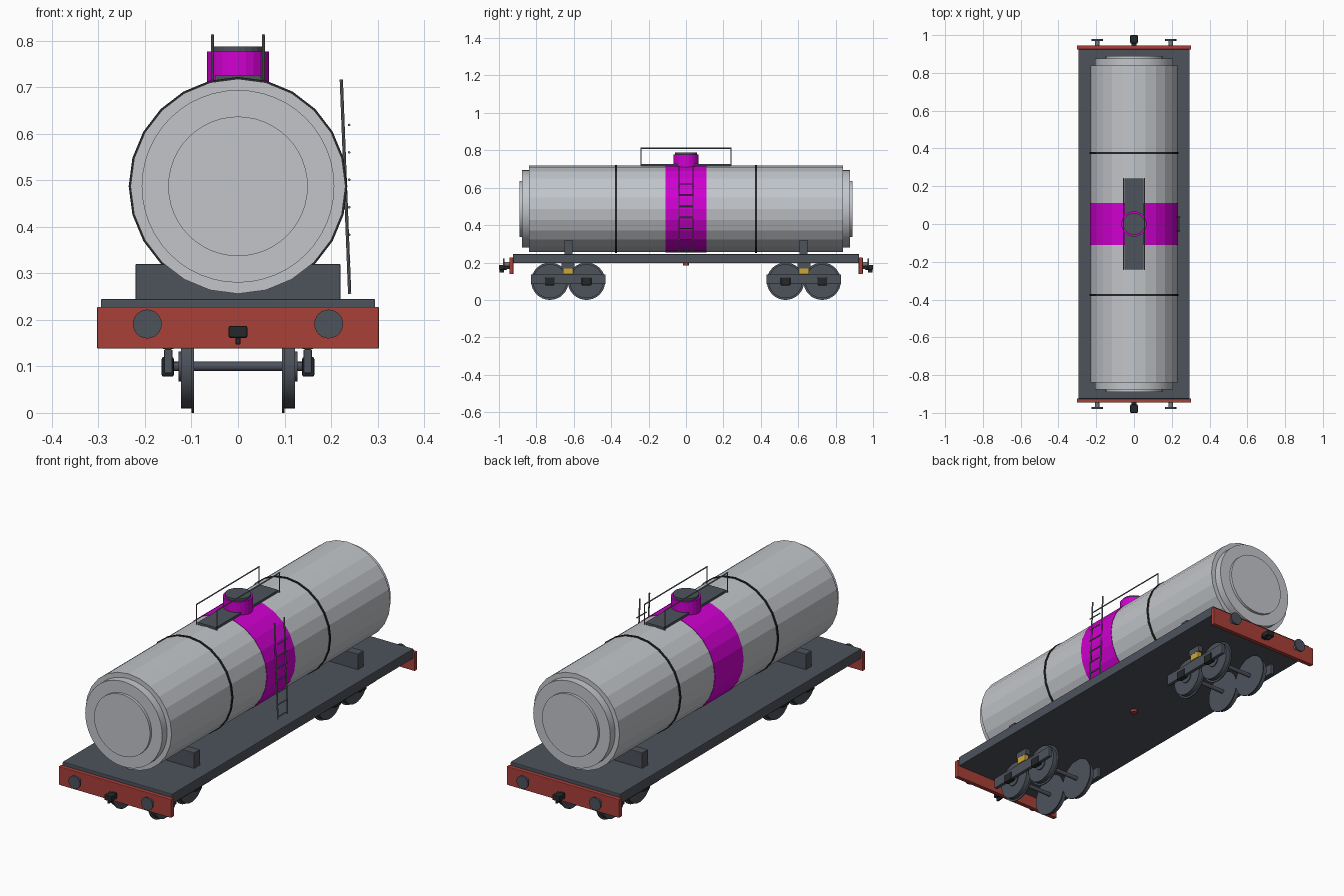
import bpy
from math import radians
from mathutils import Vector

cube = bpy.data.objects.get("Cube")
if cube:
    bpy.data.objects.remove(cube, do_unlink=True)


def material(name, r, g, b):
    m = bpy.data.materials.new(name)
    m.use_nodes = True
    m.diffuse_color = (r, g, b, 1)
    m.node_tree.nodes["Principled BSDF"].inputs["Base Color"].default_value = (r, g, b, 1)
    return m


SILVER = material("tank silver", 0.54, 0.56, 0.59)
MAGENTA = material("magenta", 0.64, 0.0, 0.64)
SLATE = material("slate grey", 0.075, 0.085, 0.105)
RED = material("beam red", 0.4, 0.05, 0.04)
BLACK = material("black", 0.018, 0.02, 0.021)
YELLOW = material("spring yellow", 0.6, 0.38, 0.04)
STEEL = material("steel", 0.17, 0.19, 0.21)


def finish(name, mat, bevel=0):
    ob = bpy.context.object
    ob.name = ob.data.name = name
    ob.data.materials.append(mat)
    if bevel:
        mod = ob.modifiers.new("bevel", "BEVEL")
        mod.width = bevel
        mod.segments = 2
    return ob


def box(name, mat, x, y, z, bevel=0):
    """Box from (min, max) pairs on each axis."""
    bpy.ops.mesh.primitive_cube_add(size=1)
    ob = bpy.context.object
    ob.location = [(a + b) / 2 for a, b in (x, y, z)]
    ob.scale = [b - a for a, b in (x, y, z)]
    bpy.ops.object.transform_apply(location=False, rotation=False, scale=True)
    return finish(name, mat, bevel)


def rod(name, mat, start, end, radius, sides=24, smooth=False):
    """Cylinder between two points."""
    a, b = Vector(start), Vector(end)
    bpy.ops.mesh.primitive_cylinder_add(vertices=sides, radius=radius, depth=(b - a).length,
                                        location=(a + b) / 2,
                                        rotation=(b - a).to_track_quat("Z", "Y").to_euler())
    ob = finish(name, mat)
    if smooth:
        bpy.ops.object.shade_smooth_by_angle(angle=radians(30))
    return ob


def span(centre, half):
    return (centre - half, centre + half)


# Tank with stepped ends, painted belt and straps
AXIS = 0.487


def drum(name, mat, y, half, radius, sides=24, smooth=False):
    return rod(name, mat, (0, y - half, AXIS), (0, y + half, AXIS), radius, sides, smooth)


drum("tank_barrel", SILVER, 0, 0.84, 0.231)
drum("tank_end_ring", SILVER, 0, 0.877, 0.207, 48, True)
drum("tank_end_disc", SILVER, 0, 0.89, 0.15, 48, True)
drum("tank_painted_belt", MAGENTA, 0, 0.11, 0.233)
for y in (-0.375, 0.375):
    drum("tank_strap", BLACK, y, 0.005, 0.235)

# Dome and hatch
rod("dome", MAGENTA, (0, 0, 0.69), (0, 0, 0.777), 0.067, 24)
rod("hatch_lid", SLATE, (0, 0, 0.775), (0, 0, 0.788), 0.058, 24)

# Walkway and handrails
box("walkway", SLATE, (-0.049, 0.049), (-0.24, 0.24), (0.715, 0.726))
for x in (-0.055, 0.055):
    for y in (-0.24, 0.24):
        rod("handrail_post", STEEL, (x, y, 0.716), (x, y, 0.813), 0.003, 8)
    rod("handrail_bar", STEEL, (x, -0.242, 0.811), (x, 0.242, 0.811), 0.003, 8)

# Ladder on the left side
for y in (-0.037, 0.037):
    rod("ladder_rail", STEEL, (0.24, y, 0.256), (0.222, y, 0.717), 0.0035, 8)
for i in range(7):
    z = 0.265 + i * 0.059
    rod("ladder_rung", STEEL, (0.239, -0.037, z), (0.239, 0.037, z), 0.0028, 8)

# Deck and centre drain
box("deck", SLATE, (-0.295, 0.295), (-0.926, 0.926), (0.197, 0.245), 0.003)
rod("drain_valve", RED, (0, 0, 0.185), (0, 0, 0.2), 0.016, 16)


def axle_set(y):
    rod("axle", SLATE, (-0.13, y, 0.1), (0.13, y, 0.1), 0.01, 16, True)
    for s in (-1, 1):
        rod("wheel_flange", SLATE, (s * 0.095, y, 0.1), (s * 0.1, y, 0.1), 0.1, 32, True)
        rod("wheel_tread", SLATE, (s * 0.098, y, 0.1), (s * 0.123, y, 0.1), 0.091, 32, True)
        rod("wheel_hub", SLATE, (s * 0.12, y, 0.1), (s * 0.128, y, 0.1), 0.032, 24, True)
        rod("axle_stub", SLATE, (s * 0.12, y, 0.1), (s * 0.15, y, 0.1), 0.01, 12, True)
        box("axle_box", BLACK, span(s * 0.151, 0.013), span(y, 0.026), (0.078, 0.12), 0.004)


for e in (-1, 1):
    # Saddle under the tank
    box("saddle", SLATE, (-0.22, 0.22), span(e * 0.628, 0.022), (0.24, 0.32), 0.002)

    # Bogie
    mid = e * 0.63
    for offset in (-0.098, 0.098):
        axle_set(mid + offset)
    for s in (-1, 1):
        box("bogie_side_frame", SLATE, span(s * 0.15, 0.009), span(mid, 0.2), (0.085, 0.137), 0.003)
        box("bogie_spring", YELLOW, span(s * 0.15, 0.012), span(mid, 0.028), (0.137, 0.17), 0.003)
        box("spring_seat", SLATE, span(s * 0.15, 0.012), span(mid, 0.035), (0.168, 0.2))

    # Buffer beam with buffers
    box("buffer_beam", RED, (-0.303, 0.303), span(e * 0.934, 0.011), (0.138, 0.228), 0.003)
    for x in (-0.195, 0.195):
        rod("buffer_shaft", STEEL, (x, e * 0.94, 0.191), (x, e * 0.975, 0.191), 0.012, 16, True)
        rod("buffer_head", SLATE, (x, e * 0.97, 0.191), (x, e * 0.979, 0.191), 0.031, 24, True)

    # Coupler
    box("coupler_head", BLACK, (-0.02, 0.02), span(e * 0.978, 0.022), (0.161, 0.187), 0.004)
    box("coupler_shank", BLACK, (-0.012, 0.012), span(e * 0.95, 0.012), (0.165, 0.183))
    box("coupler_hook", BLACK, (-0.005, 0.005), span(e * 0.985, 0.012), (0.147, 0.172), 0.002)
